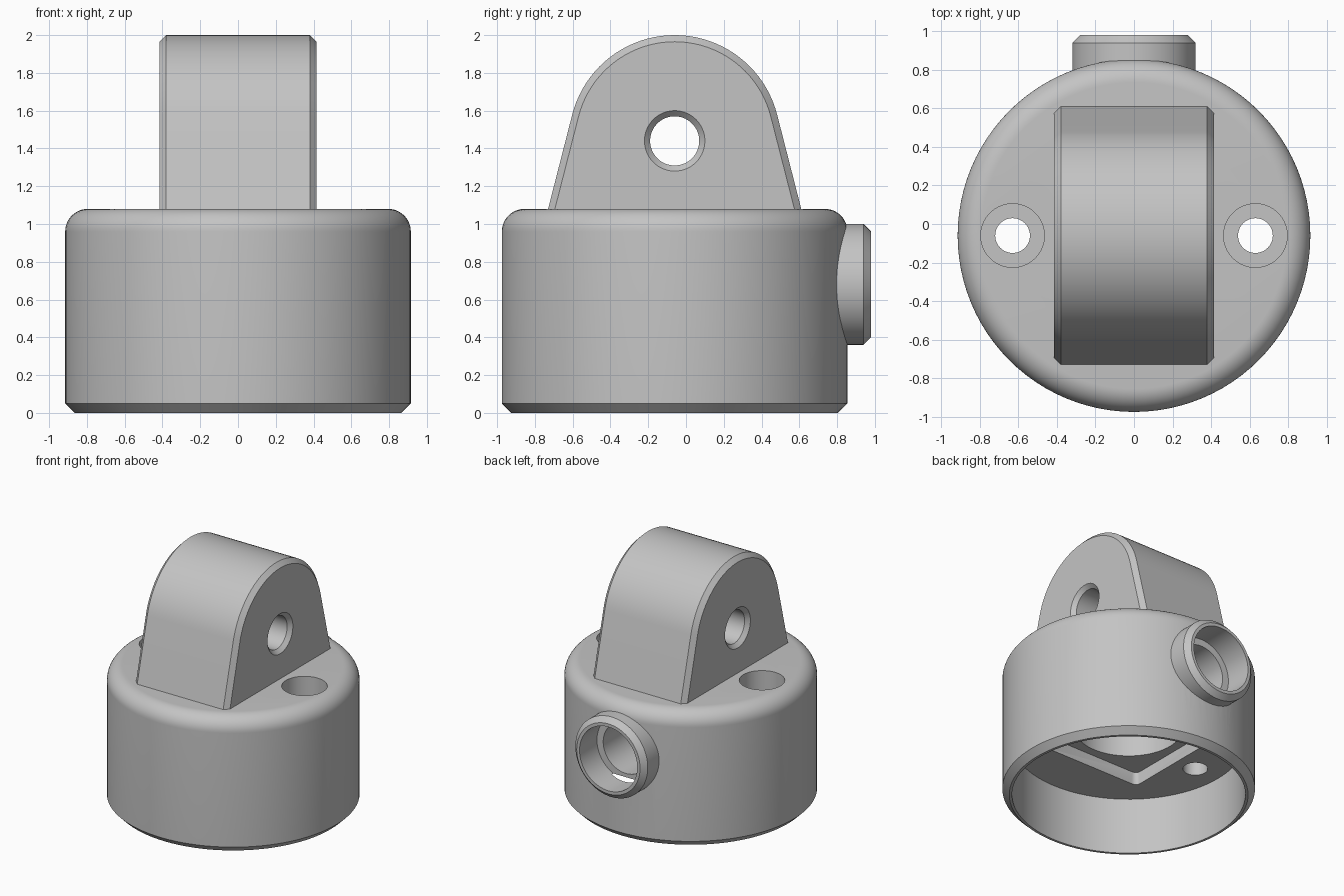
import bpy, bmesh, math
from mathutils import Matrix, Vector

if "Cube" in bpy.data.objects:
    bpy.data.objects.remove(bpy.data.objects["Cube"], do_unlink=True)

CY = -0.06          # axis of the round body
SEGMENTS = 96

grey = bpy.data.materials.new("light_grey")
grey.use_nodes = True
grey.diffuse_color = (0.55, 0.55, 0.55, 1)
grey.node_tree.nodes["Principled BSDF"].inputs["Base Color"].default_value = grey.diffuse_color


def finish(name, bm, matrix=Matrix()):
    bmesh.ops.recalc_face_normals(bm, faces=bm.faces)
    mesh = bpy.data.meshes.new(name)
    bm.to_mesh(mesh)
    bm.free()
    mesh.transform(matrix)
    mesh.materials.append(grey)
    obj = bpy.data.objects.new(name, mesh)
    bpy.context.collection.objects.link(obj)
    return obj


def loft(name, rings, matrix=Matrix()):
    """Skin a row of point rings and cap both ends."""
    bm = bmesh.new()
    loops = [[bm.verts.new(p) for p in ring] for ring in rings]
    count = len(loops[0])
    for a, b in zip(loops, loops[1:]):
        for i in range(count):
            j = (i + 1) % count
            bm.faces.new((a[i], a[j], b[j], b[i]))
    bm.faces.new(loops[0])
    bm.faces.new(loops[-1])
    return finish(name, bm, matrix)


def lathe(name, profile, matrix=Matrix()):
    """Solid of revolution around local z from (radius, height) points."""
    turn = [2 * math.pi * i / SEGMENTS for i in range(SEGMENTS)]
    return loft(name, [[(r * math.cos(a), r * math.sin(a), z) for a in turn]
                       for r, z in profile], matrix)


def cut(obj, *cutters):
    bpy.context.view_layer.objects.active = obj
    for cutter in cutters:
        cutter.hide_render = True
        mod = obj.modifiers.new("cut", "BOOLEAN")
        mod.operation = "DIFFERENCE"
        mod.solver = "EXACT"
        mod.object = cutter
        bpy.ops.object.modifier_apply(modifier=mod.name)


body_axis = Matrix.Translation((0, CY, 0))
port_axis = Matrix.Translation((0, 0, 0.68)) @ Matrix.Rotation(-math.pi / 2, 4, "X")
pin_axis = Matrix.Translation((0, CY, 1.44)) @ Matrix.Rotation(math.pi / 2, 4, "Y")

# Hollow round body with filleted top, chamfered rim and central chamber
fillet = [(0.795 + 0.12 * math.cos(a), 0.96 + 0.12 * math.sin(a))
          for a in [math.pi / 2 * i / 12 for i in range(13)]]
body = lathe("round_body", [(0.39, 0.9), (0.39, 0.45), (0.845, 0.45), (0.845, 0),
                            (0.865, 0), (0.915, 0.05)] + fillet, body_axis)

# Square recess in the ceiling
bm = bmesh.new()
bmesh.ops.create_cube(bm, size=1, matrix=Matrix.Diagonal((0.92, 0.92, 0.25, 1)))
uprights = [e for e in bm.edges if abs(e.verts[0].co.z - e.verts[1].co.z) > 0.1]
bmesh.ops.bevel(bm, geom=uprights, offset=0.04, segments=4, profile=0.5, affect="EDGES")
recess = finish("recess_cutter", bm, Matrix.Translation((0, CY, 0.425)))

# Counterbored screw holes on both sides
screws = [lathe("screw_cutter", [(0.09, 0.3), (0.09, 0.7), (0.165, 0.7), (0.165, 1.2)],
                Matrix.Translation((side * 0.63, CY, 0))) for side in (-1, 1)]

# Stepped bore of the rear port
bore = lathe("bore_cutter", [(0.2, 0.1), (0.2, 0.76), (0.255, 0.76), (0.255, 1.1)], port_axis)
cut(body, recess, *screws, bore)

# Rear port collar
port = lathe("rear_port", [(0.32, 0.79), (0.32, 0.94), (0.28, 0.98)], port_axis)
cut(port, bore)


# Lug with round top and sloping sides
def lug_ring(x, radius):
    tilt = math.radians(14.35)
    base = 1.04 - 1.44
    foot = (radius - base * math.sin(tilt)) / math.cos(tilt)
    steps = 40
    arc = [tilt + (math.pi - 2 * tilt) * i / steps for i in range(steps + 1)]
    points = [(foot, base)] + [(radius * math.cos(a), radius * math.sin(a)) for a in arc]
    points.append((-foot, base))
    return [Vector((x, CY + y, 1.44 + z)) for y, z in points]


lug = loft("pivot_lug", [lug_ring(-0.415, 0.525), lug_ring(-0.38, 0.56),
                         lug_ring(0.38, 0.56), lug_ring(0.415, 0.525)])

# Pin hole with chamfered mouths
pin = lathe("pin_cutter", [(0.195, -0.45), (0.13, -0.385), (0.13, 0.385), (0.195, 0.45)], pin_axis)
cut(lug, pin)

for helper in [recess, bore, pin] + screws:
    bpy.data.objects.remove(helper, do_unlink=True)

# Smooth the round faces, keep the edges sharp
bpy.ops.object.select_all(action="DESELECT")
for part in (body, port, lug):
    part.select_set(True)
bpy.context.view_layer.objects.active = body
bpy.ops.object.shade_smooth_by_angle(angle=math.radians(25))
